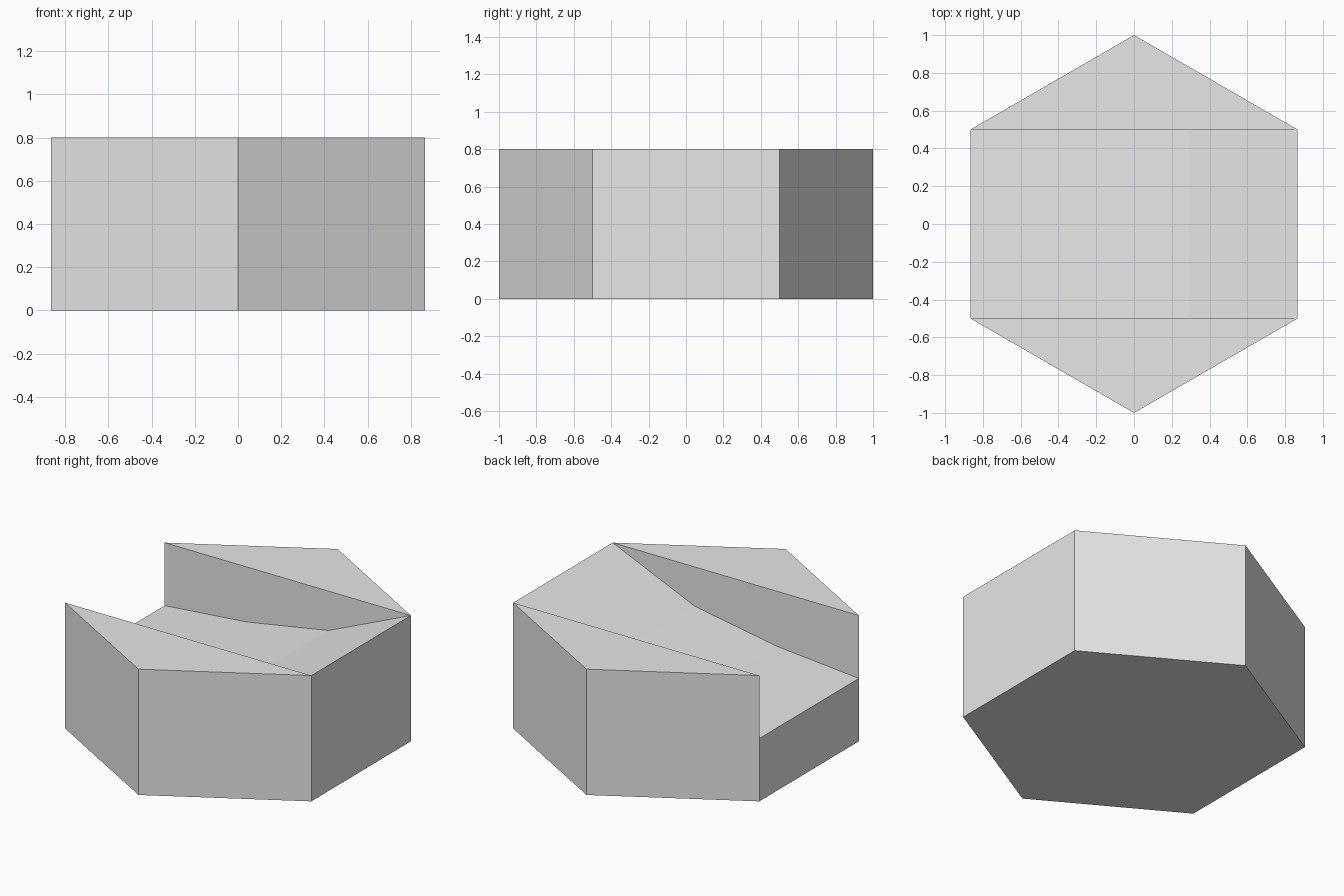
import bpy
import math

cube = bpy.data.objects.get("Cube")
if cube:
    bpy.data.objects.remove(cube, do_unlink=True)

HEIGHT = 0.8
EDGE_X = math.sqrt(3) / 2
EDGE_Y = 0.5

grey = bpy.data.materials.new("light_grey")
grey.use_nodes = True
colour = (0.8, 0.8, 0.8, 1)
grey.diffuse_color = colour
grey.node_tree.nodes["Principled BSDF"].inputs["Base Color"].default_value = colour

# Side profile of the sloping channel floor, low at -x and high at +x
floor = [(-EDGE_X, 0.4), (-EDGE_X / 3, 0.45), (EDGE_X / 3, 0.55), (EDGE_X, HEIGHT)]
n = len(floor)

# Ground hexagon, and the top corners of the two raised banks
base = [(math.sin(math.radians(60 * i)), math.cos(math.radians(60 * i)), 0)
        for i in range(6)]
tops = [(x, y, HEIGHT) for x, y, _ in base]
verts = base + tops
back_floor = [7]    # the high end of the floor meets the rim corners
front_floor = [8]
for x, z in reversed(floor[:-1]):
    back_floor.append(len(verts))
    verts.append((x, EDGE_Y, z))
    front_floor.append(len(verts))
    verts.append((x, -EDGE_Y, z))

# Underside, outer walls and bank tops
faces = [(0, 1, 2, 3, 4, 5)]
for i in (0, 1, 2):
    faces.append((i, i + 6, i + 7, i + 1))
faces += [
    (3, 9, 10, front_floor[-1], 4),
    (4, front_floor[-1], back_floor[-1], 5),
    (5, back_floor[-1], 11, 6, 0),
    (6, 11, 7),
    (9, 8, 10),
]

# Channel walls and floor panels
faces.append([11] + back_floor[::-1])
faces.append([10] + front_floor)
for i in range(n - 1):
    faces.append((back_floor[i], back_floor[i + 1],
                  front_floor[i + 1], front_floor[i]))

mesh = bpy.data.meshes.new("hexagonal_ramp")
mesh.from_pydata(verts, [], faces)
mesh.materials.append(grey)
ramp = bpy.data.objects.new("hexagonal_ramp", mesh)
bpy.context.collection.objects.link(ramp)

# Make all faces point outward
bpy.context.view_layer.objects.active = ramp
ramp.select_set(True)
bpy.ops.object.mode_set(mode='EDIT')
bpy.ops.mesh.select_all(action='SELECT')
bpy.ops.mesh.normals_make_consistent(inside=False)
bpy.ops.object.mode_set(mode='OBJECT')
